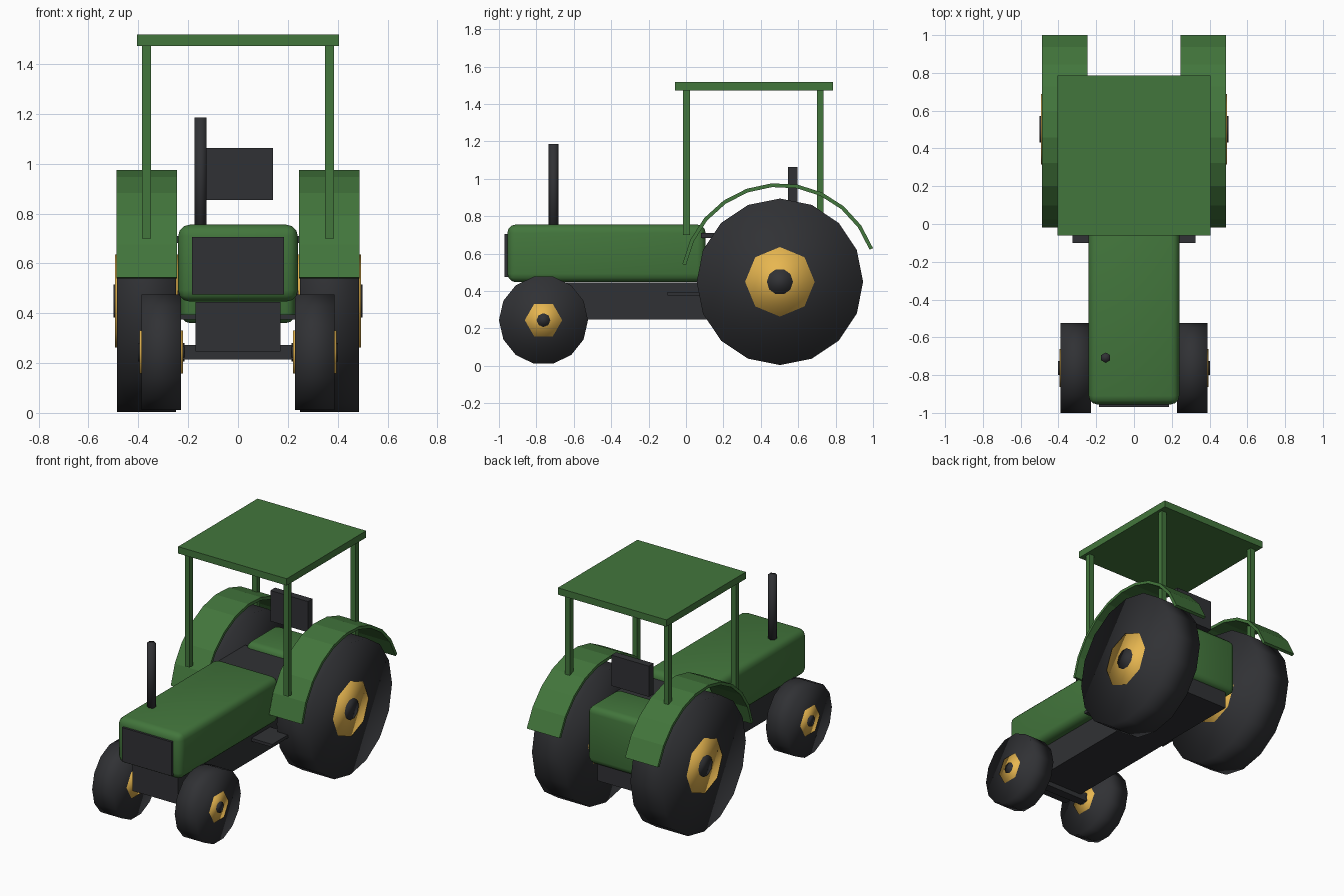
import bpy, bmesh
from math import pi, sin, cos, radians

if "Cube" in bpy.data.objects:
    bpy.data.objects.remove(bpy.data.objects["Cube"])


def material(name, color):
    m = bpy.data.materials.new(name)
    m.diffuse_color = (*color, 1)
    m.use_nodes = True
    m.node_tree.nodes["Principled BSDF"].inputs["Base Color"].default_value = m.diffuse_color
    return m


GREEN = material("green_paint", (0.055, 0.18, 0.045))
DARK = material("dark_rubber", (0.03, 0.031, 0.035))
YELLOW = material("yellow_rim", (0.8, 0.47, 0.08))


def box(name, x, y, z, mat, bevel=0):
    """Box from (min, max) ranges, optionally with rounded edges."""
    bpy.ops.mesh.primitive_cube_add(size=1, location=[sum(r) / 2 for r in (x, y, z)])
    ob = bpy.context.object
    ob.name = name
    ob.scale = [r[1] - r[0] for r in (x, y, z)]
    bpy.ops.object.transform_apply(location=False, rotation=False, scale=True)
    ob.data.materials.append(mat)
    if bevel:
        b = ob.modifiers.new("round", "BEVEL")
        b.width, b.segments = bevel, 3
        bpy.ops.object.modifier_apply(modifier=b.name)
        bpy.ops.object.shade_smooth_by_angle(angle=radians(40))
    return ob


def cylinder(name, sides, r, depth, loc, mat, across=True):
    """Smooth low-sided cylinder, lying along x by default."""
    bpy.ops.mesh.primitive_cylinder_add(vertices=sides, radius=r, depth=depth, location=loc,
                                        rotation=(0, pi / 2 if across else 0, 0))
    ob = bpy.context.object
    ob.name = name
    ob.data.materials.append(mat)
    bpy.ops.object.shade_smooth()
    return ob


def fender(name, x0, x1, cy, cz, r_in, r_out, a0, a1, n):
    """Curved strip of n flat segments over a rear wheel."""
    bm = bmesh.new()
    rings = []
    for i in range(n + 1):
        a = radians(a0 + (a1 - a0) * i / n)
        rings.append([bm.verts.new((x, cy + r * cos(a), cz + r * sin(a)))
                      for x, r in ((x0, r_in), (x1, r_in), (x1, r_out), (x0, r_out))])
    for a, b in zip(rings, rings[1:]):
        for k in range(4):
            bm.faces.new((a[k], a[(k + 1) % 4], b[(k + 1) % 4], b[k]))
    bm.faces.new(rings[0])
    bm.faces.new(rings[-1])
    bmesh.ops.recalc_face_normals(bm, faces=bm.faces)
    me = bpy.data.meshes.new(name)
    bm.to_mesh(me)
    bm.free()
    me.materials.append(GREEN)
    bpy.context.collection.objects.link(bpy.data.objects.new(name, me))


# Body
box("chassis", (-0.17, 0.17), (-0.88, 0.70), (0.247, 0.445), DARK)
box("hood", (-0.24, 0.24), (-0.955, 0.105), (0.447, 0.755), GREEN, 0.045)
box("grille", (-0.185, 0.185), (-0.97, -0.94), (0.475, 0.705), DARK)
box("rear_body", (-0.23, 0.23), (0.40, 0.73), (0.36, 0.745), GREEN, 0.04)
box("floor", (-0.247, 0.247), (0.08, 0.43), (0.682, 0.71), DARK)
cylinder("exhaust", 6, 0.0275, 0.485, (-0.15, -0.708, 0.943), DARK, across=False)

# Seat and front axle
box("seat_back", (-0.14, 0.14), (0.545, 0.595), (0.855, 1.062), DARK)
box("front_axle", (-0.225, 0.225), (-0.79, -0.73), (0.215, 0.273), DARK)

# Roof
box("roof", (-0.405, 0.405), (-0.06, 0.787), (1.472, 1.518), GREEN)

for side, s in (("right", 1), ("left", -1)):
    # Wheels: tyre, rim and cap
    for end, x, y, z, r, width, rim, cap, ns in (
            ("front", 0.308, -0.762, 0.244, 0.238, 0.16, 0.1, 0.037, (14, 6, 8)),
            ("rear", 0.367, 0.502, 0.449, 0.445, 0.238, 0.186, 0.07, (16, 8, 10))):
        loc = (s * x, y, z)
        cylinder(f"{end}_{side}_tyre", ns[0], r, width, loc, DARK)
        cylinder(f"{end}_{side}_rim", ns[1], rim, width + 0.014, loc, YELLOW)
        cylinder(f"{end}_{side}_hub_cap", ns[2], cap, width + 0.028, loc, DARK)

    # Fender, step and roof posts
    fender(f"{side}_fender", s * 0.245, s * 0.488, 0.502, 0.447, 0.51, 0.53, 20, 169.5, 10)
    box(f"{side}_step", sorted((s * 0.16, s * 0.325)), (-0.1, 0.10), (0.375, 0.395), DARK)
    for end, y in (("front", 0.003), ("rear", 0.718)):
        box(f"{end}_{side}_post", sorted((s * 0.35, s * 0.386)), (y - 0.018, y + 0.018),
            (0.70, 1.48), GREEN)
